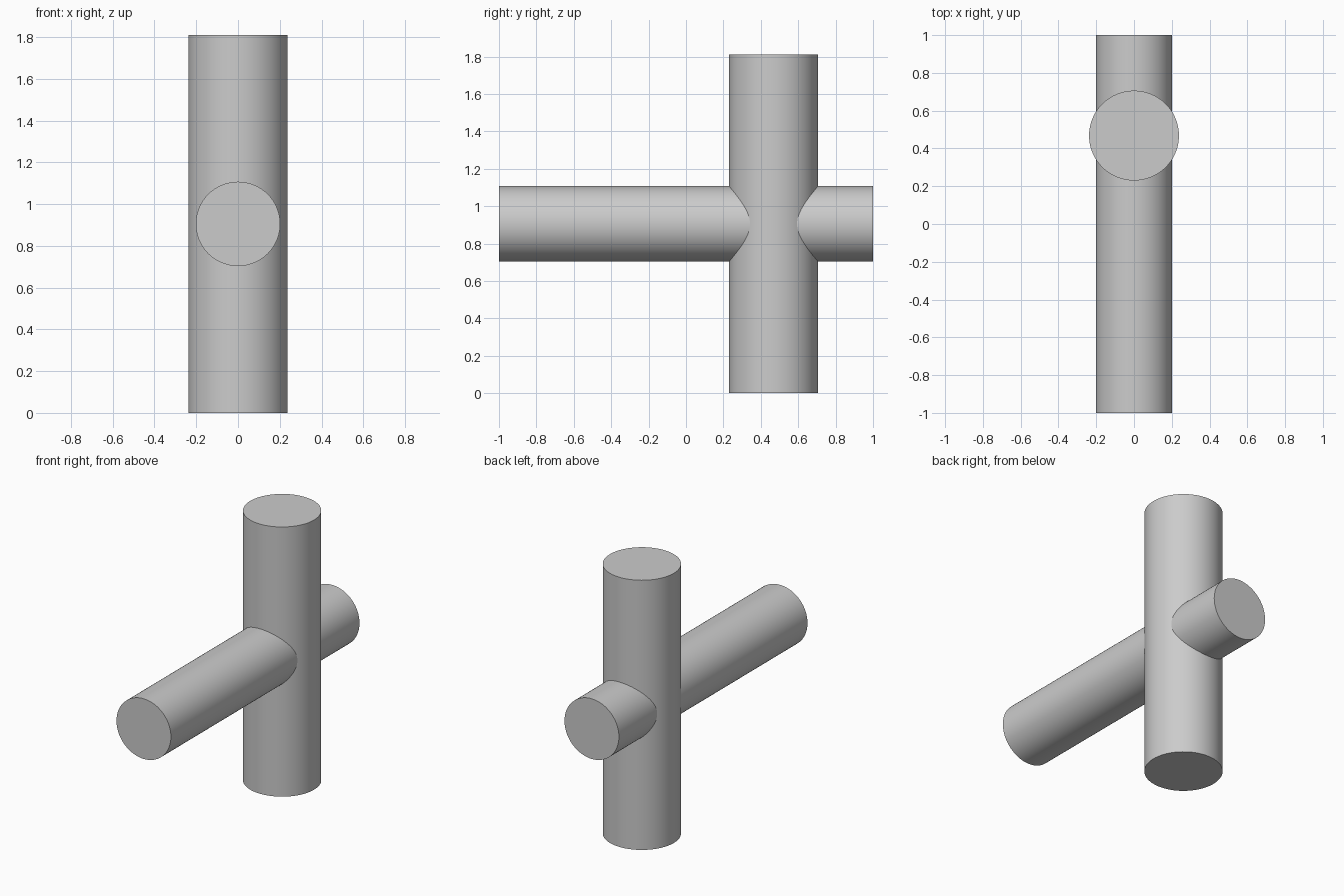
import bpy
import math

cube = bpy.data.objects.get("Cube")
if cube:
    bpy.data.objects.remove(cube, do_unlink=True)

# Single plain grey
GREY = (0.6, 0.6, 0.6, 1.0)
grey = bpy.data.materials.new("light_grey")
grey.use_nodes = True
grey.diffuse_color = GREY
grey.node_tree.nodes["Principled BSDF"].inputs["Base Color"].default_value = GREY


def rod(name, radius, length, centre, tilt=0.0):
    """Smooth round bar with crisp end caps, tilted about x."""
    bpy.ops.mesh.primitive_cylinder_add(
        vertices=96, radius=radius, depth=length,
        location=centre, rotation=(tilt, 0, 0))
    obj = bpy.context.object
    obj.name = name
    obj.data.materials.append(grey)
    bpy.ops.object.shade_smooth_by_angle(angle=math.radians(30))
    return obj


HEIGHT = 1.81

# Upright post, set toward the back
rod("upright_post", 0.238, HEIGHT, (0, 0.468, HEIGHT / 2))

# Crossbar running front to back through the post
rod("cross_bar", 0.202, 2.0, (0, 0, HEIGHT / 2), math.pi / 2)
